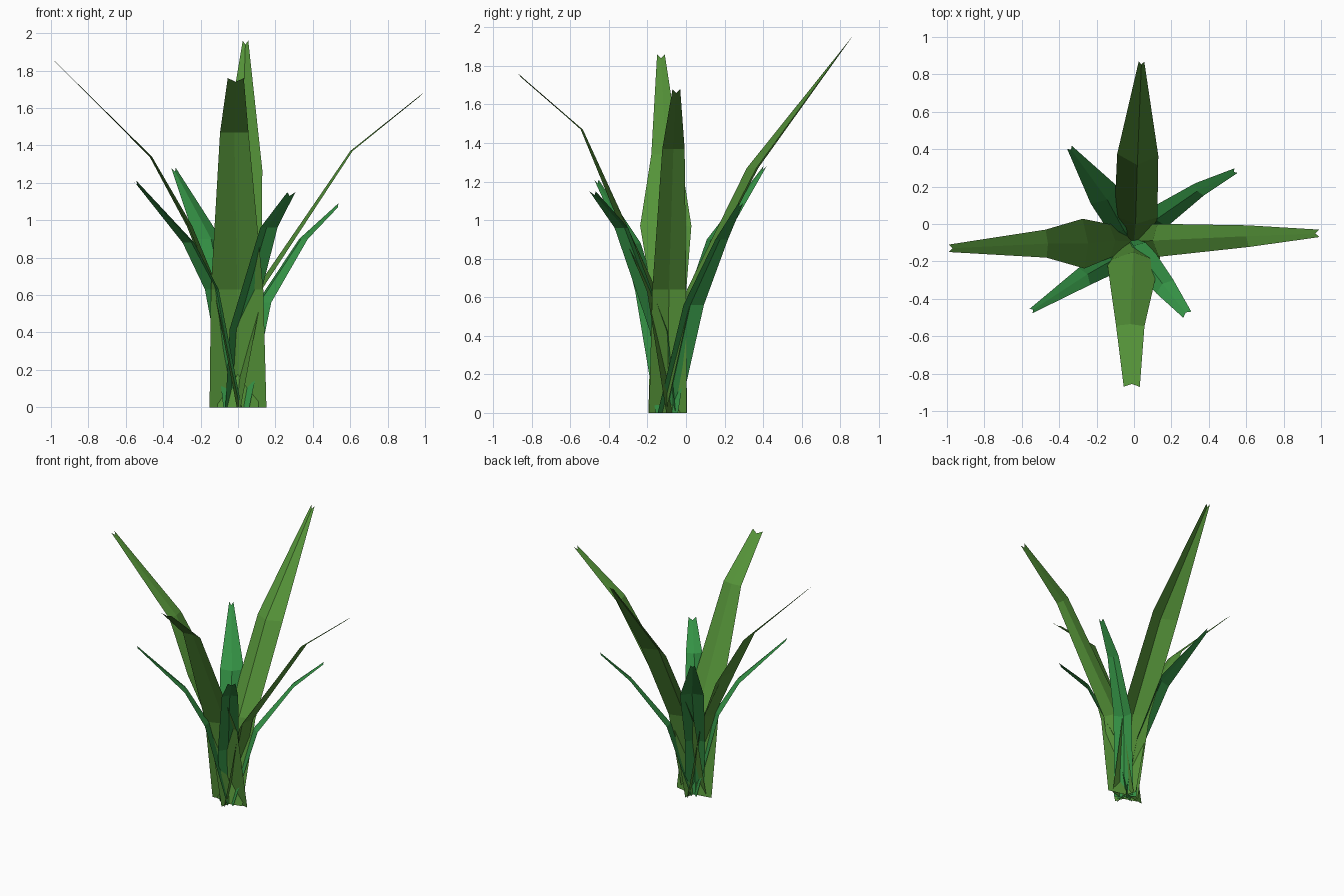
import bpy
from mathutils import Vector


def material(name, rgb):
    m = bpy.data.materials.new(name)
    m.diffuse_color = (*rgb, 1)
    return m


light = material("light_green", (0.09, 0.29, 0.04))
deep = material("deep_green", (0.035, 0.29, 0.06))


def leaf(name, mat, rows):
    """Folded blade: each row is x, y, z of the edge midpoint, half width, inward crease."""
    a, b = Vector(rows[0][:3]), Vector(rows[-1][:3])
    out = Vector((b.x - a.x, b.y - a.y, 0)).normalized()
    side = Vector((-out.y, out.x, 0))
    verts, faces = [], []
    for i, (x, y, z, w, crease) in enumerate(rows):
        p = Vector((x, y, z))
        drop = Vector((0, 0, 0.02 if i == len(rows) - 1 else 0))
        verts += [p - side * w, p - out * crease - drop, p + side * w]
        if i:
            k = 3 * i
            faces += [(k - 3 + j, k - 2 + j, k + 1 + j, k + j) for j in (0, 1)]
    mesh = bpy.data.meshes.new(name)
    mesh.from_pydata(verts, [], faces)
    mesh.materials.append(mat)
    obj = bpy.data.objects.new(name, mesh)
    bpy.context.collection.objects.link(obj)


# Tall outer leaves
leaf("tall_leaf_back", light, [
    (0, -0.10, 0, .11, .03), (.01, .04, .63, .115, .04),
    (.02, .37, 1.27, .11, .055), (.04, .868, 1.96, .015, .015)])
leaf("tall_leaf_front", light, [
    (0, -0.10, 0, .152, .03), (-.005, -.20, .63, .14, .05),
    (-.02, -.545, 1.47, .076, .01), (-.012, -.87, 1.76, .043, .015)])
leaf("tall_leaf_left", light, [
    (-.01, -.095, 0, .10, .03), (-.13, -.09, .62, .09, .03),
    (-.27, -.105, .97, .133, .025), (-.47, -.105, 1.34, .075, .01),
    (-.99, -.13, 1.86, .02, .02)])
leaf("tall_leaf_right", light, [
    (.01, -.095, 0, .097, .03), (.13, -.087, .64, .088, .03),
    (.61, -.065, 1.37, .058, .01), (.99, -.05, 1.68, .02, .02)])

# Short inner leaves
leaf("short_leaf_back_left", deep, [
    (-.02, -.08, 0, .07, .02), (-.07, -.01, .45, .07, .03),
    (-.16, .155, .90, .085, .03), (-.345, .41, 1.28, .015, .015)])
leaf("short_leaf_back_right", deep, [
    (.02, -.09, 0, .07, .02), (.14, .04, .56, .065, .03),
    (.35, .185, .90, .04, .015), (.545, .285, 1.09, .015, .012)])
leaf("short_leaf_front_left", deep, [
    (-.02, -.10, 0, .07, .02), (-.14, -.21, .63, .065, .03),
    (-.265, -.28, .88, .055, .02), (-.55, -.465, 1.21, .014, .012)])
leaf("short_leaf_front_right", deep, [
    (-.02, -.09, 0, .06, .02), (.015, -.14, .42, .075, .03),
    (.165, -.335, .96, .058, .02), (.285, -.485, 1.15, .027, .015)])
